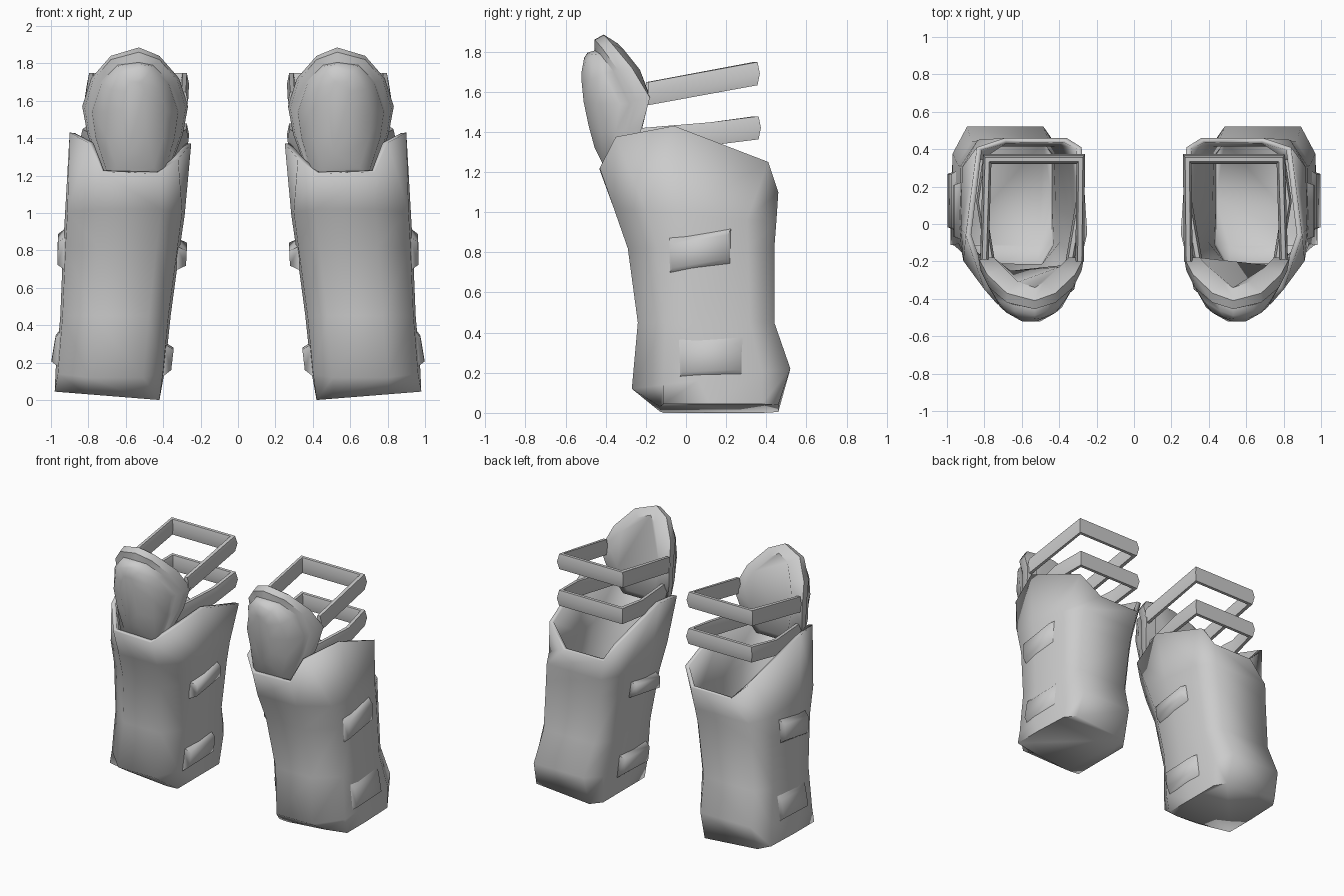
import bpy
import bmesh
import math
from mathutils import Vector

cube = bpy.data.objects.get("Cube")
if cube:
    bpy.data.objects.remove(cube, do_unlink=True)

GREY = (0.6, 0.6, 0.6, 1.0)
steel = bpy.data.materials.new("plain grey")
steel.use_nodes = True
steel.diffuse_color = GREY
steel.node_tree.nodes["Principled BSDF"].inputs["Base Color"].default_value = GREY


def loft(name, rings, cap_end=True, smooth=60, thickness=0):
    """Join rings of points into a skin, mirrored to the other leg."""
    bm = bmesh.new()
    rows = [[bm.verts.new(p) for p in ring] for ring in rings]
    for a, b in zip(rows, rows[1:]):
        n = len(a)
        for i in range(n):
            j = (i + 1) % n
            bm.faces.new((a[i], a[j], b[j], b[i]))
    bm.faces.new(rows[0][::-1])
    if cap_end:
        bm.faces.new(rows[-1])
    bmesh.ops.recalc_face_normals(bm, faces=bm.faces)
    mesh = bpy.data.meshes.new(name)
    bm.to_mesh(mesh)
    bm.free()
    mesh.materials.append(steel)
    obj = bpy.data.objects.new(name, mesh)
    bpy.context.collection.objects.link(obj)
    bpy.ops.object.select_all(action='DESELECT')
    obj.select_set(True)
    bpy.context.view_layer.objects.active = obj
    bpy.ops.object.shade_smooth_by_angle(angle=math.radians(smooth))
    if thickness:
        mod = obj.modifiers.new("plate thickness", 'SOLIDIFY')
        mod.thickness = thickness
        mod.offset = -1
    mirror = obj.modifiers.new("other leg", 'MIRROR')
    mirror.use_mirror_merge = False


# Greaves: ten-sided sections scaled at each height
# (u runs from inner to outer side, v from front to back)
SOLE = [(.15, 0), (.70, 0), (1, .03), (1, .42), (.98, .86),
        (.88, 1), (.10, 1), (0, .86), (0, .45), (0, .03)]
SECTION = [(.20, 0), (.70, 0), (.98, .20), (1, .42), (.99, .82),
           (.86, 1), (.16, 1), (.02, .85), (0, .45), (.02, .19)]
# z at front, z at back, y front, y back, x inner, x outer
LEVELS = [(.00, .00, -.13, .46, .42, .98),
          (.12, .22, -.27, .52, .39, .975),
          (.45, .45, -.24, .44, .36, .95),
          (.82, .82, -.29, .44, .31, .935),
          (1.02, .95, -.36, .45, .285, .925)]
# Scooped upper rim: low at the knee and at the back of the leg
RIM = [(.42, -.43, 1.21), (.73, -.43, 1.22), (.80, -.35, 1.375), (.90, -.06, 1.43),
       (.84, .41, 1.25), (.69, .46, 1.10), (.36, .46, 1.10), (.28, .41, 1.22),
       (.25, -.05, 1.37), (.32, -.35, 1.29)]
rings = []
for k, (zf, zb, yf, yb, xi, xo) in enumerate(LEVELS):
    tilt = .08 if k == 0 else 0
    rings.append([(xi + u * (xo - xi), yf + v * (yb - yf),
                   zf + v * (zb - zf) + tilt * u * (xo - xi))
                  for u, v in (SOLE if k == 0 else SECTION)])
rings.append(RIM)
loft("greaves", rings, cap_end=False, smooth=75, thickness=.03)

# Knee pads: half outlines (half width, y, z), top to bottom, mirrored across the pad
PAD_X = .55


def pad_ring(half, top):
    right = [(PAD_X + w, y, z) for w, y, z in half]
    left = [(PAD_X - w, y, z) for w, y, z in reversed(half)]
    return [(PAD_X - .02, *top)] + right + left


back = pad_ring([(.07, -.31, 1.81), (.15, -.23, 1.71), (.20, -.18, 1.58),
                 (.17, -.22, 1.44), (.11, -.25, 1.28)], (-.34, 1.84))
rim = pad_ring([(.13, -.37, 1.84), (.235, -.27, 1.72), (.283, -.18, 1.57),
                (.255, -.22, 1.42), (.18, -.30, 1.22)], (-.41, 1.885))
rim_front = pad_ring([(.13, -.42, 1.82), (.225, -.34, 1.71), (.27, -.25, 1.56),
                      (.245, -.28, 1.42), (.17, -.36, 1.21)], (-.455, 1.86))
groove = pad_ring([(.095, -.43, 1.79), (.185, -.36, 1.70), (.238, -.28, 1.54),
                   (.215, -.31, 1.40), (.15, -.37, 1.20)], (-.455, 1.805))
shell_edge = pad_ring([(.09, -.465, 1.785), (.18, -.41, 1.69), (.23, -.33, 1.54),
                       (.21, -.35, 1.40), (.145, -.39, 1.20)], (-.49, 1.795))
shell_mid = pad_ring([(.07, -.50, 1.745), (.13, -.475, 1.66), (.165, -.445, 1.54),
                      (.15, -.425, 1.40), (.10, -.415, 1.24)], (-.507, 1.77))
shell_tip = pad_ring([(.03, -.52, 1.70), (.05, -.52, 1.65), (.065, -.51, 1.55),
                      (.06, -.485, 1.43), (.04, -.455, 1.32)], (-.515, 1.72))
loft("knee_pads", [back, rim, rim_front, groove, shell_edge, shell_mid, shell_tip],
     smooth=50)


# Leg straps: six-sided bands with mitred corners, running out of the knee pad
def strap(name, path, width, height):
    pts = [Vector(p) for p in path]
    sections = []
    for i, p in enumerate(pts):
        before = (p - pts[max(i - 1, 0)]).to_2d()
        after = (pts[min(i + 1, len(pts) - 1)] - p).to_2d()
        dirs = [d.normalized() for d in (before, after) if d.length > 0]
        normals = [Vector((d.y, -d.x)) for d in dirs]
        m = sum(normals, Vector((0, 0))).normalized()
        m /= m.dot(normals[0])
        side = Vector((m.x, m.y, 0)) * width / 2
        up = Vector((0, 0, height / 2))
        sections.append([p + s * side + h * up for s, h in
                         ((-.5, -1), (.5, -1), (1, 0), (.5, 1), (-.5, 1), (-1, 0))])
    loft(name, sections, smooth=60)


strap("upper_strap", [(.29, -.20, 1.59), (.285, .345, 1.69),
                      (.785, .345, 1.69), (.80, -.19, 1.59)], .046, .115)
strap("lower_strap", [(.35, -.24, 1.36), (.287, .12, 1.39), (.285, .35, 1.42),
                      (.785, .35, 1.42), (.82, .12, 1.39), (.76, -.24, 1.36)], .046, .115)


# Raised lugs on both sides of each greave: tapered blocks
def lug(name, x_base, x_low, x_high, y, z, length, height, slope):
    def ring(low, high, long, tall):
        return [(high if h > 0 else low, y + s * length / 2 * long,
                 z + h * height / 2 * tall + s * slope)
                for s, h in ((-1, -1), (1, -1), (1, 1), (-1, 1))]
    loft(name, [ring(x_base, x_base, 1.08, 1.6), ring(x_low, x_high, .95, 1)], smooth=75)


lug("outer_upper_lug", .915, .965, .963, .07, .805, .29, .12, .022)
lug("outer_lower_lug", .945, .997, .975, .125, .275, .30, .13, .005)
lug("inner_upper_lug", .330, .278, .274, .05, .78, .29, .08, .022)
lug("inner_lower_lug", .400, .357, .344, .08, .22, .30, .11, .005)
